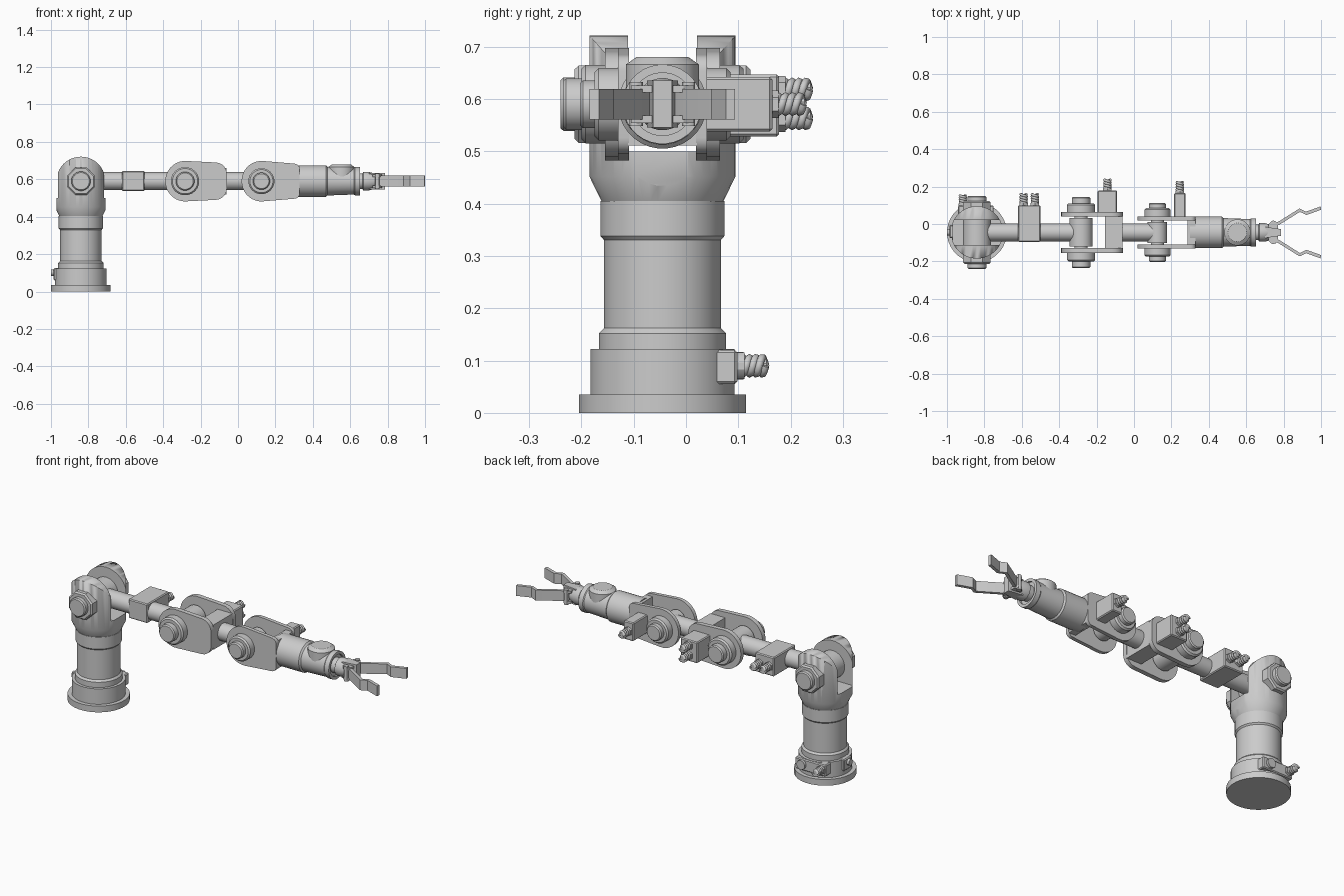
import bpy, bmesh, math
from mathutils import Vector, Matrix

if "Cube" in bpy.data.objects:
    bpy.data.objects.remove(bpy.data.objects["Cube"])

CY, CZ = -0.045, 0.59          # arm centre line
BX = -0.84                     # base centre
AXES = {
    'x': Matrix(((0, 0, 1), (1, 0, 0), (0, 1, 0))),
    'y': Matrix(((1, 0, 0), (0, 0, 1), (0, -1, 0))),
    'z': Matrix.Identity(3),
}


def finish(name, bm, smooth=True):
    bmesh.ops.recalc_face_normals(bm, faces=bm.faces)
    me = bpy.data.meshes.new(name)
    bm.to_mesh(me)
    bm.free()
    ob = bpy.data.objects.new(name, me)
    bpy.context.collection.objects.link(ob)
    if smooth:
        bpy.ops.object.select_all(action='DESELECT')
        ob.select_set(True)
        bpy.context.view_layer.objects.active = ob
        bpy.ops.object.shade_smooth_by_angle(angle=math.radians(30))
    return ob


def lathe(name, profile, origin, axis='z', n=32):
    """Turned solid from (radius, height) points along an axis."""
    bm = bmesh.new()
    rings = []
    for r, h in profile:
        ring = []
        for i in range(n):
            a = 2 * math.pi * (i + 0.5) / n
            p = AXES[axis] @ Vector((r * math.cos(a), r * math.sin(a), h))
            ring.append(bm.verts.new(p + Vector(origin)))
        rings.append(ring)
    for a, b in zip(rings, rings[1:]):
        for i in range(n):
            bm.faces.new((a[i], a[(i + 1) % n], b[(i + 1) % n], b[i]))
    bm.faces.new(rings[0])
    bm.faces.new(rings[-1])
    return finish(name, bm)


def box(name, x, y, z, bevel=0.0):
    bm = bmesh.new()
    bmesh.ops.create_cube(bm, size=1)
    for v in bm.verts:
        for k, (lo, hi) in enumerate((x, y, z)):
            v.co[k] = (lo + hi) / 2 + v.co[k] * (hi - lo)
    if bevel:
        bmesh.ops.bevel(bm, geom=bm.edges[:], offset=bevel, segments=1, affect='EDGES')
    return finish(name, bm, False)


def prism(name, pts, lo, hi, axis):
    """Outline extruded along y (pts are x, z) or z (pts are x, y)."""
    bm = bmesh.new()
    put = (lambda p, h: (p[0], h, p[1])) if axis == 'y' else (lambda p, h: (p[0], p[1], h))
    a = [bm.verts.new(put(p, lo)) for p in pts]
    b = [bm.verts.new(put(p, hi)) for p in pts]
    bm.faces.new(a)
    bm.faces.new(b)
    for i in range(len(pts)):
        j = (i + 1) % len(pts)
        bm.faces.new((a[i], a[j], b[j], b[i]))
    return finish(name, bm)


def boolean(ob, cutter, op):
    m = ob.modifiers.new("cut", 'BOOLEAN')
    m.object, m.operation, m.solver = cutter, op, 'EXACT'
    cutter.hide_render = True
    bpy.context.view_layer.objects.active = ob
    bpy.ops.object.modifier_apply(modifier=m.name)
    bpy.data.objects.remove(cutter)


def cable(name, x, y, z, length):
    """Socket nut and a stub of twisted cable pointing to +y."""
    lathe(name + "_nut", [(0.026, -0.01), (0.026, 0.012)], (x, y, z), 'y', 6)
    lathe(name + "_core", [(0.014, 0), (0.014, length - 0.004)], (x, y, z), 'y', 10)
    cu = bpy.data.curves.new(name + "_strands", 'CURVE')
    cu.dimensions = '3D'
    cu.bevel_depth, cu.bevel_resolution, cu.use_fill_caps = 0.008, 1, True
    for k in range(2):
        sp = cu.splines.new('POLY')
        steps = 24
        sp.points.add(steps)
        for i, p in enumerate(sp.points):
            a = 2 * math.pi * (i / 12 + k / 2)
            p.co = (x + 0.015 * math.cos(a), y + 0.005 + (length - 0.011) * i / steps,
                    z + 0.015 * math.sin(a), 1)
    ob = bpy.data.objects.new(name + "_strands", cu)
    bpy.context.collection.objects.link(ob)
    bpy.ops.object.select_all(action='DESELECT')
    ob.select_set(True)
    bpy.context.view_layer.objects.active = ob
    bpy.ops.object.convert(target='MESH')


def bosses(name, x, r, cap_r, start, mid, end, n):
    """Stepped pivot covers on both sides of a joint."""
    for side, s in (("back", 1), ("front", -1)):
        lathe(f"{name}_boss_{side}", [(r, s * start), (r, s * (mid - 0.008)), (r - 0.008, s * mid)],
              (x, CY, CZ), 'y', n)
        lathe(f"{name}_cap_{side}", [(cap_r, s * start), (cap_r, s * (end - 0.006)),
                                     (cap_r - 0.006, s * end)], (x, CY, CZ), 'y', 20)


# Pedestal
lathe("pedestal", [(0.16, 0), (0.16, 0.035), (0.138, 0.035), (0.138, 0.122), (0.122, 0.122),
                   (0.122, 0.152), (0.112, 0.162), (0.112, 0.33), (0.119, 0.338), (0.119, 0.405)],
      (BX, CY, 0))
box("rear_socket_box", (BX - 0.1, BX + 0.09), (0.03, 0.098), (0.055, 0.12), 0.005)
cable("rear_cable_a", BX - 0.075, 0.098, 0.09, 0.06)
lathe("rear_plug", [(0.026, -0.01), (0.026, 0.014)], (BX + 0.045, 0.098, 0.09), 'y', 12)
box("side_socket_box", (BX - 0.146, BX - 0.09), (CY - 0.03, CY + 0.04), (0.06, 0.125), 0.005)
lathe("side_plug", [(0.018, 0), (0.018, -0.016)], (BX - 0.143, CY, 0.1), 'x', 12)

# Shoulder fork: turned body trimmed to an arch, then slotted
fork = lathe("shoulder_fork", [(0.117, 0.405), (0.14, 0.452), (0.14, 0.74)], (BX, CY, 0), 'z', 48)
arch = [(BX + 0.131 * math.cos(math.pi * i / 20), CZ + 0.131 * math.sin(math.pi * i / 20))
        for i in range(21)] + [(BX - 0.131, 0.39), (BX + 0.131, 0.39)]
boolean(fork, prism("arch_cutter", arch, CY - 0.3, CY + 0.3, 'y'), 'INTERSECT')
boolean(fork, box("slot_cutter", (BX - 0.3, BX + 0.3), (CY - 0.066, CY + 0.066), (0.5, 0.9)),
        'DIFFERENCE')
bosses("shoulder", BX, 0.08, 0.052, 0.1, 0.168, 0.195, 8)
lathe("shoulder_barrel", [(0.075, -0.07), (0.075, 0.07)], (BX, CY, CZ), 'y')

# Upper arm with cable box
lathe("upper_arm_rod", [(0.048, BX), (0.048, -0.285)], (0, CY, CZ), 'x')
box("upper_arm_box", (-0.62, -0.5), (-0.095, 0.1), (0.537, 0.645), 0.005)
for i, x in enumerate((-0.59, -0.53)):
    cable(f"upper_arm_cable_{i}", x, 0.1, CZ, 0.065)


def joint(name, x, x_end, inner, outer, half_end, corner, wall_x, barrel_r):
    """Two rounded cheek plates joined by a wall, around a barrel."""
    r = 0.106
    pts = [(x + r * math.cos(a), CZ + r * 1.02 * math.sin(a))
           for a in (math.radians(85 + 190 * i / 18) for i in range(19))]
    for s in (-1, 1):
        for i in range(6):
            a = s * math.pi / 2 * (1 - i / 5) if s < 0 else math.pi / 2 * i / 5
            pts.append((x_end - corner + corner * math.cos(a),
                        CZ + s * (half_end - corner) + corner * math.sin(a)))
    for side, s in (("back", 1), ("front", -1)):
        prism(f"{name}_plate_{side}", pts, CY + s * inner, CY + s * outer, 'y')
    box(f"{name}_wall", (wall_x, x_end - 0.002), (CY - inner - 0.002, CY + inner + 0.002),
        (CZ - half_end + corner * 0.5, CZ + half_end - corner * 0.5))
    lathe(f"{name}_barrel", [(barrel_r, -inner + 0.008), (barrel_r, inner - 0.008)],
          (x, CY, CZ), 'y')
    lathe(f"{name}_pin", [(0.035, -inner - 0.005), (0.035, inner + 0.005)], (x, CY, CZ), 'y', 20)


# Elbow joint
joint("elbow", -0.283, -0.06, 0.084, 0.11, 0.1, 0.06, -0.155, 0.062)
bosses("elbow", -0.283, 0.076, 0.05, 0.1, 0.155, 0.19, 20)
box("elbow_motor", (-0.195, -0.09), (0.06, 0.178), (0.528, 0.647), 0.005)
for i, z in enumerate((0.563, 0.618)):
    cable(f"elbow_cable_{i}", -0.142, 0.178, z, 0.064)

# Forearm rod and second joint
lathe("forearm_rod", [(0.048, -0.08), (0.048, 0.125)], (0, CY, CZ), 'x')
joint("wrist", 0.125, 0.33, 0.064, 0.085, 0.094, 0.03, 0.285, 0.052)
bosses("wrist", 0.125, 0.07, 0.046, 0.075, 0.13, 0.158, 20)
box("wrist_motor", (0.214, 0.276), (0.035, 0.165), (0.538, 0.642), 0.005)
cable("wrist_cable", 0.245, 0.165, CZ, 0.065)

# Hand housing with hollow cuff and round cover
lathe("hand_housing", [(0.085, 0.3), (0.085, 0.47), (0.077, 0.478), (0.072, 0.61), (0.072, 0.62),
                       (0.076, 0.625), (0.076, 0.652), (0.06, 0.652), (0.06, 0.64)],
      (0, CY, CZ), 'x')
lathe("hand_cover", [(0.07, 0.0), (0.07, 0.076), (0.05, 0.09)], (0.553, CY, CZ), 'z')

# Gripper
lathe("gripper_neck", [(0.042, 0.635), (0.042, 0.665), (0.05, 0.67), (0.05, 0.7), (0.04, 0.735)],
      (0, CY, CZ), 'x', 24)
prism("gripper_block", [(0.7, CY - 0.03), (0.785, CY - 0.018), (0.785, CY + 0.018),
                        (0.7, CY + 0.03)], CZ - 0.045, CZ + 0.045, 'z')
path = [(0.735, 0.032), (0.775, 0.05), (0.885, 0.119), (0.92, 0.102), (0.998, 0.13)]
for side, s in (("back", 1), ("front", -1)):
    lathe(f"finger_pivot_{side}", [(0.013, -0.042), (0.013, 0.042)],
          (0.745, CY + s * 0.05, CZ), 'z', 12)
    for z in (-0.036, 0.022):
        prism(f"finger_lug_{side}", [(0.72, CY), (0.72, CY + s * 0.045), (0.735, CY + s * 0.06),
                                     (0.757, CY + s * 0.06), (0.77, CY + s * 0.04), (0.77, CY)],
              CZ + z, CZ + z + 0.014, 'z')
    outline = [(x, CY + s * (y + 0.009)) for x, y in path]
    outline += [(x + 0.002, CY + s * (y - 0.009)) for x, y in reversed(path)]
    prism(f"finger_{side}", outline, CZ - 0.029, CZ + 0.029, 'z')
